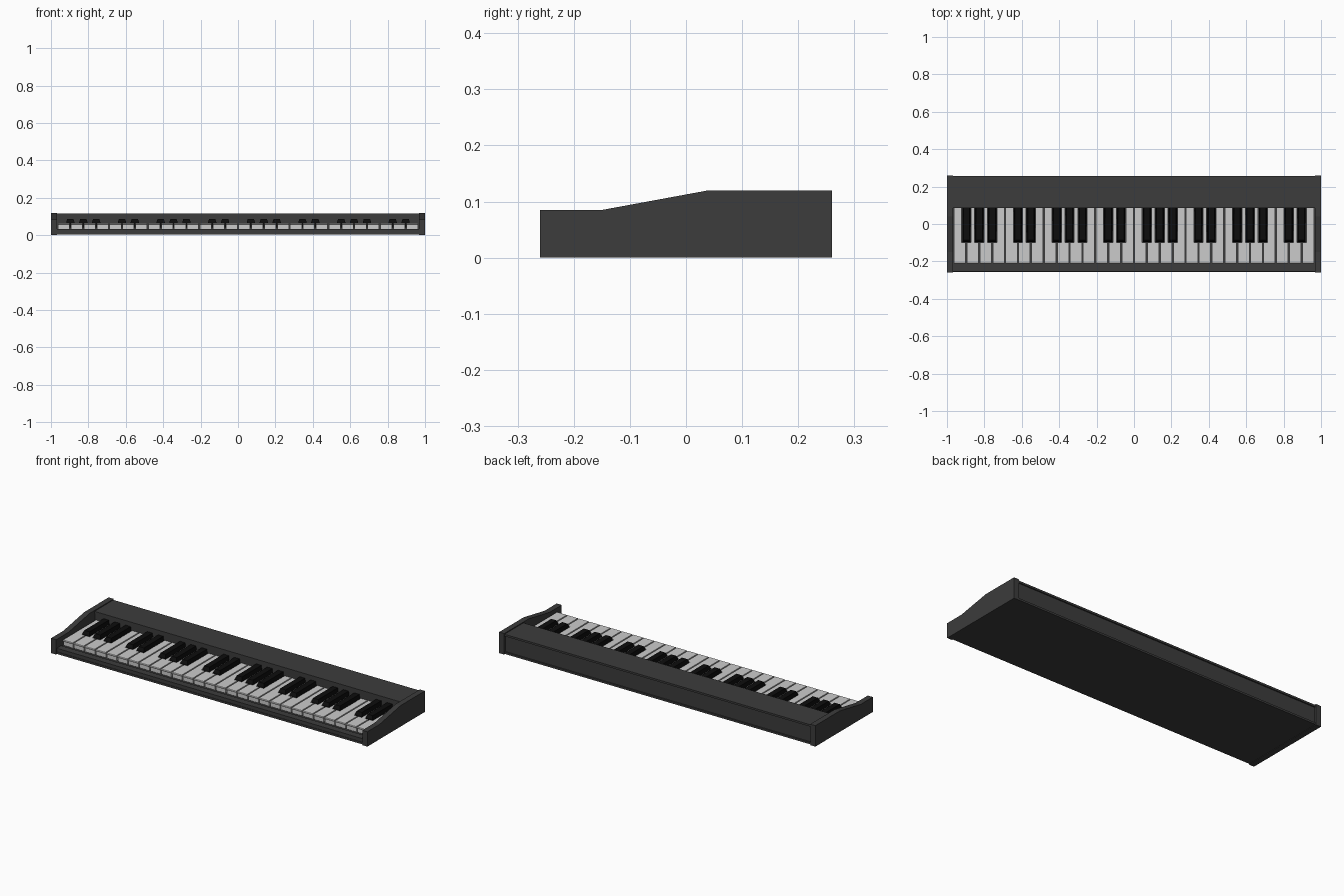
import bpy
import bmesh

if "Cube" in bpy.data.objects:
    bpy.data.objects.remove(bpy.data.objects["Cube"])


def material(name, value):
    m = bpy.data.materials.new(name)
    m.use_nodes = True
    color = (value, value, value, 1)
    m.diffuse_color = color
    m.node_tree.nodes["Principled BSDF"].inputs["Base Color"].default_value = color
    return m


CASE = material("charcoal case", 0.045)
WHITE = material("ivory white", 0.6)
BLACK = material("key black", 0.004)


def extrude_profile(name, profile, x0, x1, mat):
    """Sweep a closed (y, z) outline along x."""
    bm = bmesh.new()
    base = bm.faces.new([bm.verts.new((x0, y, z)) for y, z in profile])
    swept = bmesh.ops.extrude_face_region(bm, geom=[base])["geom"]
    verts = [v for v in swept if isinstance(v, bmesh.types.BMVert)]
    bmesh.ops.translate(bm, verts=verts, vec=(x1 - x0, 0, 0))
    bmesh.ops.recalc_face_normals(bm, faces=bm.faces)
    mesh = bpy.data.meshes.new(name)
    bm.to_mesh(mesh)
    bm.free()
    mesh.materials.append(mat)
    obj = bpy.data.objects.new(name, mesh)
    bpy.context.collection.objects.link(obj)
    return obj


def box(name, x0, x1, y0, y1, z0, z1, mat):
    return extrude_profile(name, [(y0, z0), (y1, z0), (y1, z1), (y0, z1)], x0, x1, mat)


# Case: end cheeks, floor, front rail and rear housing
INNER = 0.968
cheek = [(-0.26, 0), (0.26, 0), (0.26, 0.12), (0.04, 0.12), (-0.15, 0.085), (-0.26, 0.085)]
for side, x0, x1 in (("right", -1, -INNER), ("left", INNER, 1)):
    extrude_profile(side + "_cheek", cheek, x0, x1, CASE)
box("floor", -INNER, INNER, -0.257, 0.257, 0.003, 0.014, CASE)
box("front_rail", -INNER, INNER, -0.254, -0.215, 0.014, 0.034, CASE)
box("key_bed", -INNER, INNER, -0.215, 0.1, 0.014, 0.03, CASE)
box("rear_housing", -INNER, INNER, 0.1, 0.25, 0.014, 0.104, CASE)
box("top_panel", -INNER, INNER, 0.086, 0.257, 0.104, 0.115, CASE)
box("fallboard", -INNER, INNER, 0.09, 0.1, 0.03, 0.104, CASE)

# White keys with an overhanging front lip
COUNT = 28
START = -0.965
PITCH = 1.93 / COUNT
GAP = 0.007
white_profile = [(-0.205, 0.034), (0.09, 0.034), (0.09, 0.066),
                 (-0.208, 0.066), (-0.212, 0.063), (-0.212, 0.059), (-0.205, 0.057)]
# Black keys sit on the boundaries, in alternating groups of three and two
black_profile = [(-0.095, 0.04), (0.09, 0.04), (0.09, 0.087), (-0.086, 0.087), (-0.094, 0.07)]
BLACK_AFTER = (1, 2, 3, 5, 6)
SLOT = 0.025

for i in range(COUNT):
    left = START + i * PITCH
    key = extrude_profile(f"white_key_{i + 1}", white_profile,
                          left + GAP / 2, left + PITCH - GAP / 2, WHITE)
    # Notch the back of the key beside each neighbouring black key
    bm = bmesh.new()
    bm.from_mesh(key.data)
    bmesh.ops.bisect_plane(bm, geom=bm.verts[:] + bm.edges[:] + bm.faces[:],
                           plane_co=(0, -0.099, 0), plane_no=(0, 1, 0))
    front = bm.copy()
    for half, sign in ((bm, 1), (front, -1)):
        bmesh.ops.bisect_plane(half, geom=half.verts[:] + half.edges[:] + half.faces[:],
                               plane_co=(0, -0.099, 0), plane_no=(0, sign, 0), clear_inner=True)
        bmesh.ops.holes_fill(half, edges=[e for e in half.edges if e.is_boundary])
    has_left = i > 0 and i % 7 in BLACK_AFTER
    has_right = (i + 1) % 7 in BLACK_AFTER
    middle = left + PITCH / 2
    for v in bm.verts:
        if v.co.x < middle and has_left:
            v.co.x = left + SLOT
        elif v.co.x > middle and has_right:
            v.co.x = left + PITCH - SLOT
    rear = bpy.data.meshes.new("rear")
    bm.to_mesh(rear)
    front.from_mesh(rear)
    bmesh.ops.recalc_face_normals(front, faces=front.faces)
    front.to_mesh(key.data)
    bm.free()
    front.free()
    bpy.data.meshes.remove(rear)

    if has_right:
        x = left + PITCH
        black = extrude_profile(f"black_key_{i + 1}", black_profile, x - 0.022, x + 0.022, BLACK)
        for v in black.data.vertices:
            if v.co.z > 0.08:
                v.co.x = x + (v.co.x - x) * 0.75
